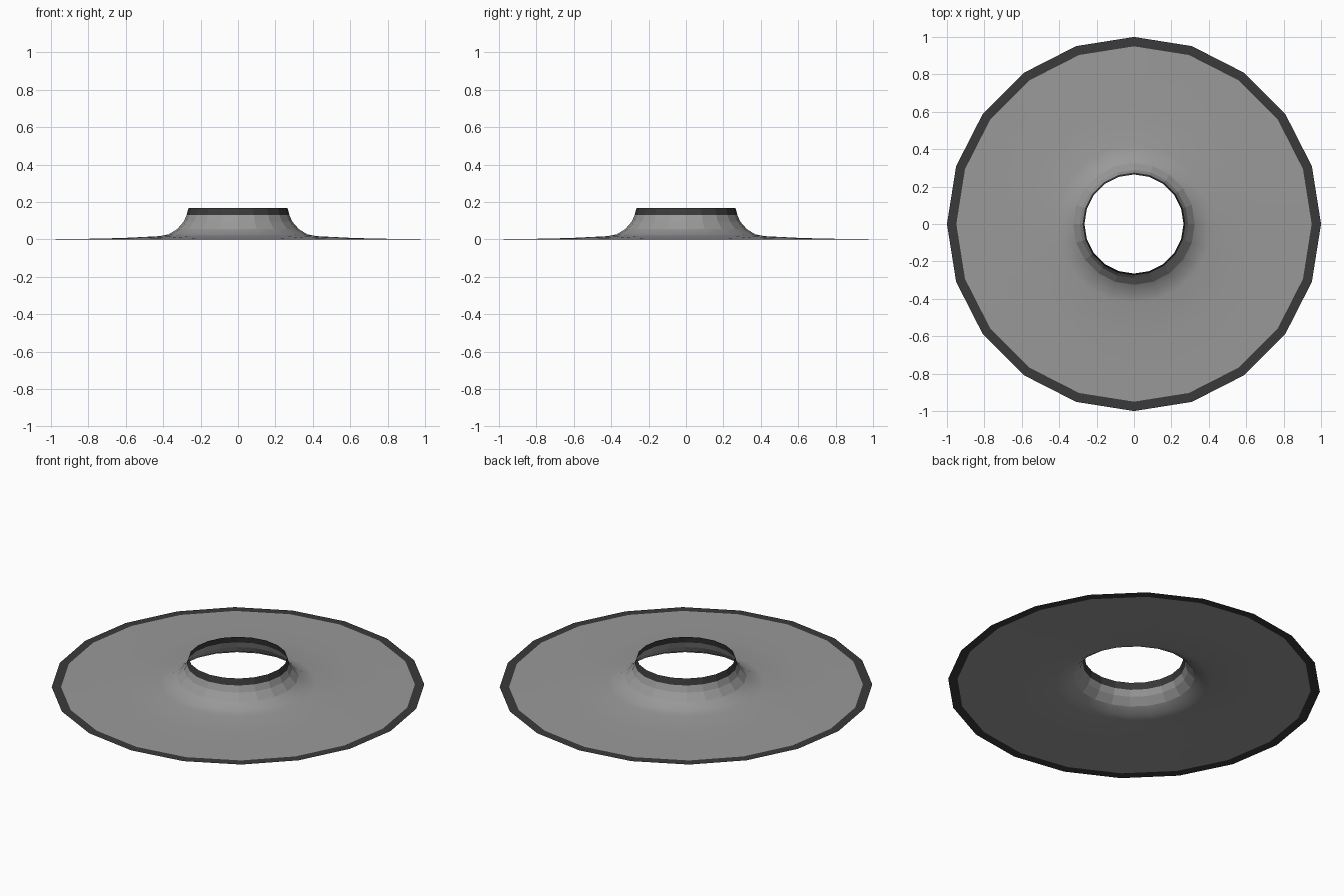
import bpy, bmesh, math

if "Cube" in bpy.data.objects:
    bpy.data.objects.remove(bpy.data.objects["Cube"], do_unlink=True)

SIDES = 20


def material(name, value):
    mat = bpy.data.materials.new(name)
    mat.use_nodes = True
    colour = (value, value, value, 1)
    mat.diffuse_color = colour
    mat.node_tree.nodes["Principled BSDF"].inputs["Base Color"].default_value = colour
    return mat


# Radius and height from the outer rim to the top of the neck
profile = [(1, 0), (0.95, 0.001), (0.8, 0.003), (0.62, 0.007), (0.42, 0.017),
           (0.37, 0.027), (0.325, 0.055), (0.29, 0.095), (0.275, 0.13), (0.265, 0.167)]

bm = bmesh.new()
rings = []
for radius, height in profile:
    angles = [math.tau * i / SIDES for i in range(SIDES)]
    rings.append([bm.verts.new((radius * math.cos(a), radius * math.sin(a), height))
                  for a in angles])

# Flared sheet, with a dark band at each open edge and a faceted neck
last = len(rings) - 2
for row, (outer, inner) in enumerate(zip(rings, rings[1:])):
    for i in range(SIDES):
        j = (i + 1) % SIDES
        face = bm.faces.new((outer[i], outer[j], inner[j], inner[i]))
        face.material_index = int(row in (0, last))
        face.smooth = row < last - 2

mesh = bpy.data.meshes.new("flared_collar")
bm.to_mesh(mesh)
bm.free()
mesh.materials.append(material("mid grey", 0.32))
mesh.materials.append(material("dark grey", 0.042))
collar = bpy.data.objects.new("flared_collar", mesh)
bpy.context.collection.objects.link(collar)
